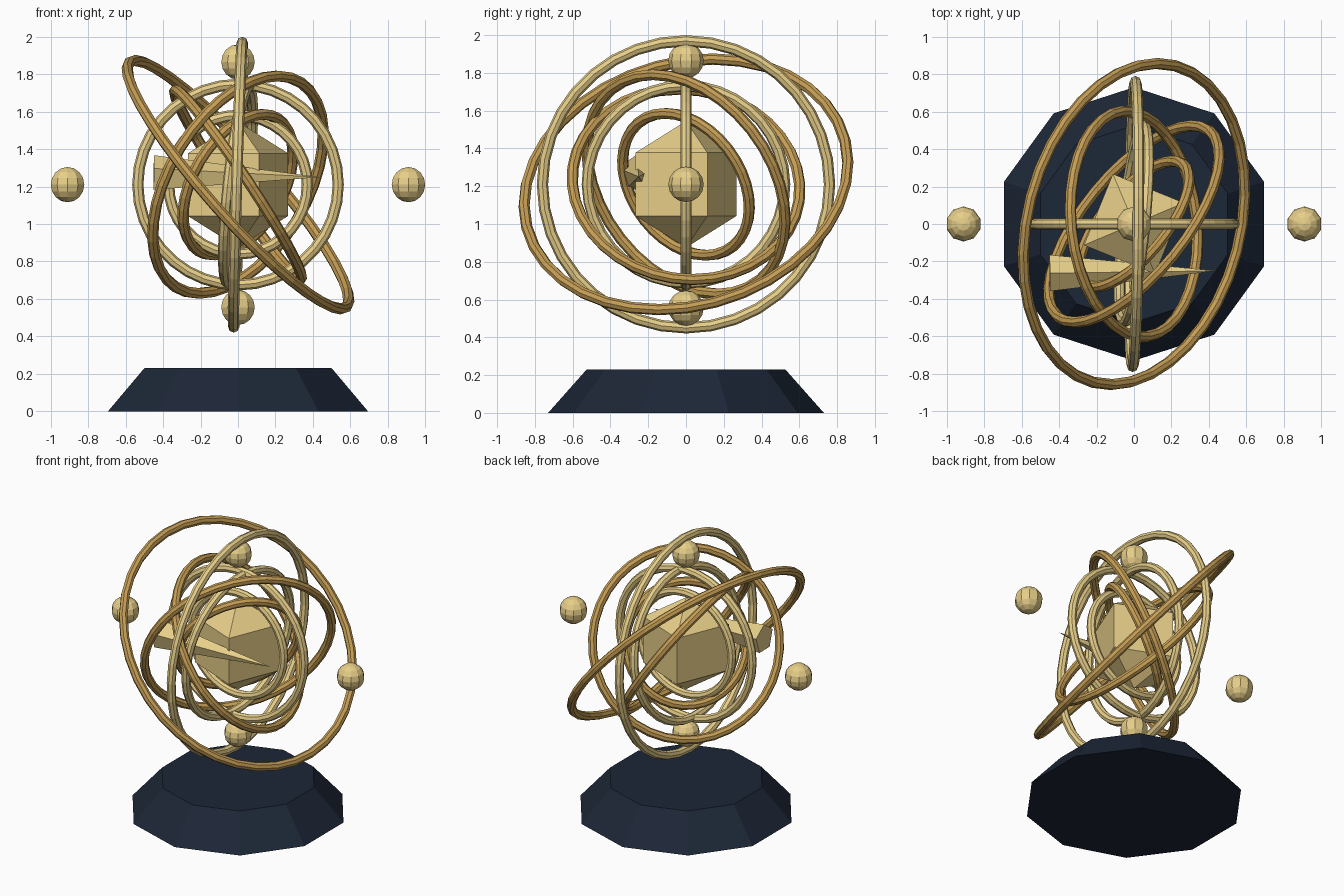
import bpy
import math
from mathutils import Vector

if "Cube" in bpy.data.objects:
    bpy.data.objects.remove(bpy.data.objects["Cube"])

CENTRE = Vector((0, 0, 1.21))


def material(name, colour):
    m = bpy.data.materials.new(name)
    m.diffuse_color = (*colour, 1)
    m.use_nodes = True
    m.node_tree.nodes["Principled BSDF"].inputs["Base Color"].default_value = m.diffuse_color
    return m


LIGHT = material("pale_gold", (0.80, 0.62, 0.25))
DARK = material("bronze_gold", (0.56, 0.34, 0.09))
NAVY = material("navy", (0.012, 0.020, 0.038))


def finish(name, mat):
    ob = bpy.context.object
    ob.name = name
    ob.data.materials.append(mat)
    return ob


def ring(name, radius, normal, mat):
    """Torus around the centre whose axis points along normal."""
    bpy.ops.mesh.primitive_torus_add(
        major_radius=radius, minor_radius=0.03, major_segments=36, minor_segments=8,
        location=CENTRE, rotation=Vector(normal).to_track_quat('Z', 'Y').to_euler())
    finish(name, mat)


# ten-sided tapered base
bpy.ops.mesh.primitive_cone_add(vertices=10, radius1=0.73, radius2=0.526, depth=0.23,
                                location=(0, 0, 0.115))
finish("base", NAVY)

# octahedral core
bpy.ops.mesh.primitive_uv_sphere_add(segments=4, ring_count=2, radius=0.335, location=CENTRE,
                                     rotation=(0, 0, 0.4))
finish("core", LIGHT)

# pale rings, facing front and facing sideways
ring("front_ring_outer", 0.535, (0, 1, 0), LIGHT)
ring("front_ring_inner", 0.37, (0, 1, 0), LIGHT)
ring("side_ring_outer", 0.76, (1, -0.01, -0.03), LIGHT)
ring("side_ring_inner", 0.525, (1, -0.10, -0.11), LIGHT)

# bronze tilted rings
ring("tilted_ring_largest", 0.873, (0.735, -0.19, 0.65), DARK)
ring("tilted_ring_middle", 0.605, (0.83, 0.09, 0.555), DARK)
ring("crossed_ring_outer", 0.64, (0.70, -0.57, -0.42), DARK)
ring("crossed_ring_inner", 0.412, (0.70, -0.58, -0.41), DARK)

# four orbiting balls
for name, offset in (("ball_right", (0.91, 0, 0)), ("ball_left", (-0.91, 0, 0)),
                     ("ball_top", (0, 0, 0.655)), ("ball_bottom", (0, 0, -0.655))):
    bpy.ops.mesh.primitive_uv_sphere_add(segments=10, ring_count=8, radius=0.094,
                                         location=CENTRE + Vector(offset))
    finish(name, LIGHT)

# five-sided pointer
tail, tip = Vector((-0.45, -0.262, 1.265)), Vector((0.44, -0.25, 1.25))
axis = tip - tail
bpy.ops.mesh.primitive_cone_add(vertices=5, radius1=0.102, radius2=0, depth=axis.length,
                                location=(tail + tip) / 2,
                                rotation=axis.to_track_quat('Z', 'Y').to_euler())
finish("pointer", LIGHT)
